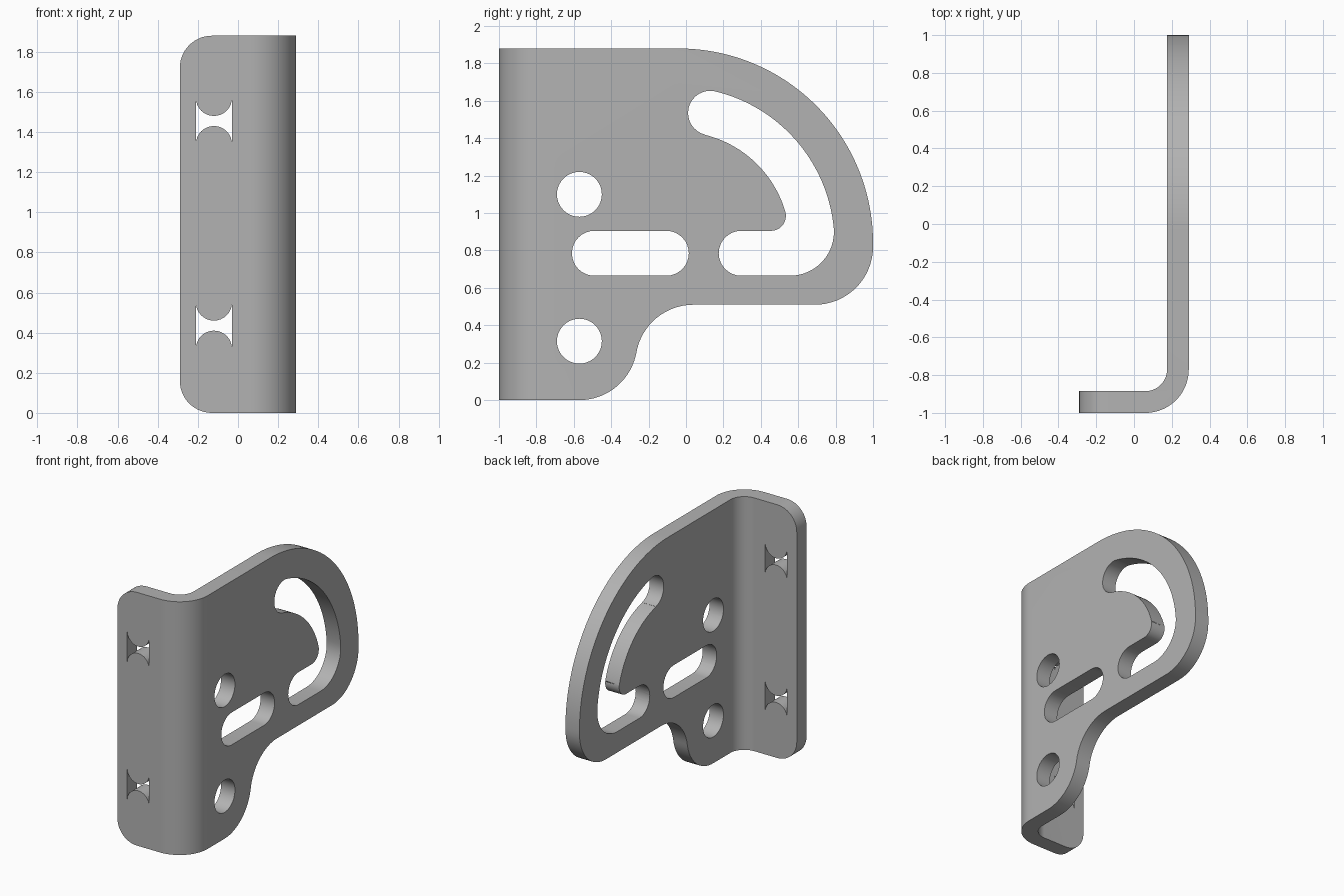
import bpy, bmesh
from math import sin, cos, radians
from mathutils import Vector

cube = bpy.data.objects.get("Cube")
if cube:
    bpy.data.objects.remove(cube, do_unlink=True)

HEIGHT = 1.88
R = 0.12            # radius of holes and slot ends


def arc(cx, cy, r, start, end, steps=16):
    """Points along an arc, angles in degrees."""
    angles = [radians(start + (end - start) * i / steps) for i in range(steps + 1)]
    return [(cx + r * cos(a), cy + r * sin(a)) for a in angles]


def slot(a, b, r):
    """Straight slot between two centres, along either axis."""
    turn = 0 if a[1] == b[1] else 90
    return arc(*a, r, 90 + turn, 270 + turn) + arc(*b, r, turn - 90, turn + 90)


def prism(name, points, axis, low, high):
    """Extrude a flat outline along an axis; remaining axes keep their order."""
    def place(p, depth):
        co = list(p)
        co.insert("xyz".index(axis), depth)
        return Vector(co)
    bm = bmesh.new()
    face = bm.faces.new([bm.verts.new(place(p, low)) for p in points])
    top = bmesh.ops.extrude_face_region(bm, geom=[face])["geom"]
    shift = place((0, 0), high - low)
    bmesh.ops.translate(bm, vec=shift, verts=[v for v in top if isinstance(v, bmesh.types.BMVert)])
    bmesh.ops.remove_doubles(bm, verts=bm.verts, dist=0.0005)
    bmesh.ops.recalc_face_normals(bm, faces=bm.faces)
    mesh = bpy.data.meshes.new(name)
    bm.to_mesh(mesh)
    bm.free()
    obj = bpy.data.objects.new(name, mesh)
    bpy.context.collection.objects.link(obj)
    return obj


def boolean(target, cutter, operation):
    mod = target.modifiers.new("cut", 'BOOLEAN')
    mod.operation, mod.solver, mod.object = operation, 'EXACT', cutter
    bpy.context.view_layer.objects.active = target
    bpy.ops.object.modifier_apply(modifier=mod.name)
    bpy.data.objects.remove(cutter, do_unlink=True)


# Bent sheet: flange, bend and side plate
section = ([(-0.29, -1)] + arc(0.06, -0.77, 0.23, -90, 0, 20)
           + [(0.29, 1.1), (0.175, 1.1)]
           + arc(0.06, -0.77, 0.115, 0, -90, 20) + [(-0.29, -0.885)])
bracket = prism("bent_bracket", section, "z", -0.2, 2.1)

# Side plate outline
outline = ([(-1.2, 0)]
           + arc(-0.57, 0.31, 0.31, -90, -10)
           + arc(0.04, 0.2, 0.31, 170, 90)
           + arc(0.69, 0.82, 0.31, -90, 0)
           + arc(-0.04, 0.84, 1.04, 0, 90, 48)
           + [(-1.2, HEIGHT)])
boolean(bracket, prism("outline_cutter", outline, "x", -1, 1), 'INTERSECT')

# Rounded flange corners
bm = bmesh.new()
bm.from_mesh(bracket.data)
corners = [e for e in bm.edges
           if all(v.co.x < -0.28 and (v.co.z < 0.01 or v.co.z > HEIGHT - 0.01) for v in e.verts)
           and abs(e.verts[0].co.z - e.verts[1].co.z) < 0.1]
bmesh.ops.bevel(bm, geom=corners, offset=0.16, segments=14, profile=0.5, affect='EDGES')
bm.to_mesh(bracket.data)
bm.free()

# Round holes and straight slot in the side plate
side_holes = [arc(-0.57, z, R, 0, 360, 40) for z in (0.315, 1.10)]
side_holes.append(slot((-0.49, 0.785), (-0.105, 0.785), R))

# Curved slot that hooks back along the lower edge
side_holes.append(arc(-0.04, 0.84, 0.834, 5.75, 76.3, 36)
                  + arc(0.13, 1.535, 0.119, 76.3, 256.3)
                  + arc(-0.04, 0.84, 0.595, 76.3, 16.4, 30)
                  + arc(0.454, 0.985, 0.08, 16.4, -90)
                  + arc(0.295, 0.785, R, 90, 270)
                  + arc(0.556, 0.9, 0.235, -90, 5.75))
for points in side_holes:
    boolean(bracket, prism("side_cutter", points, "x", 0.1, 0.4), 'DIFFERENCE')

# Upright slots in the flange
for z in (0.435, 1.455):
    points = slot((-0.12, z + 0.115), (-0.12, z - 0.115), 0.09)
    boolean(bracket, prism("flange_cutter", points, "y", -1.1, -0.8), 'DIFFERENCE')

# Plain grey metal
grey = bpy.data.materials.new("grey_metal")
colour = (0.45, 0.45, 0.45, 1)
grey.use_nodes = True
grey.diffuse_color = colour
grey.node_tree.nodes["Principled BSDF"].inputs["Base Color"].default_value = colour
bracket.data.materials.clear()
bracket.data.materials.append(grey)
for poly in bracket.data.polygons:
    poly.material_index = 0

bpy.ops.object.select_all(action='DESELECT')
bracket.select_set(True)
bpy.context.view_layer.objects.active = bracket
bpy.ops.object.shade_smooth_by_angle(angle=radians(30))
